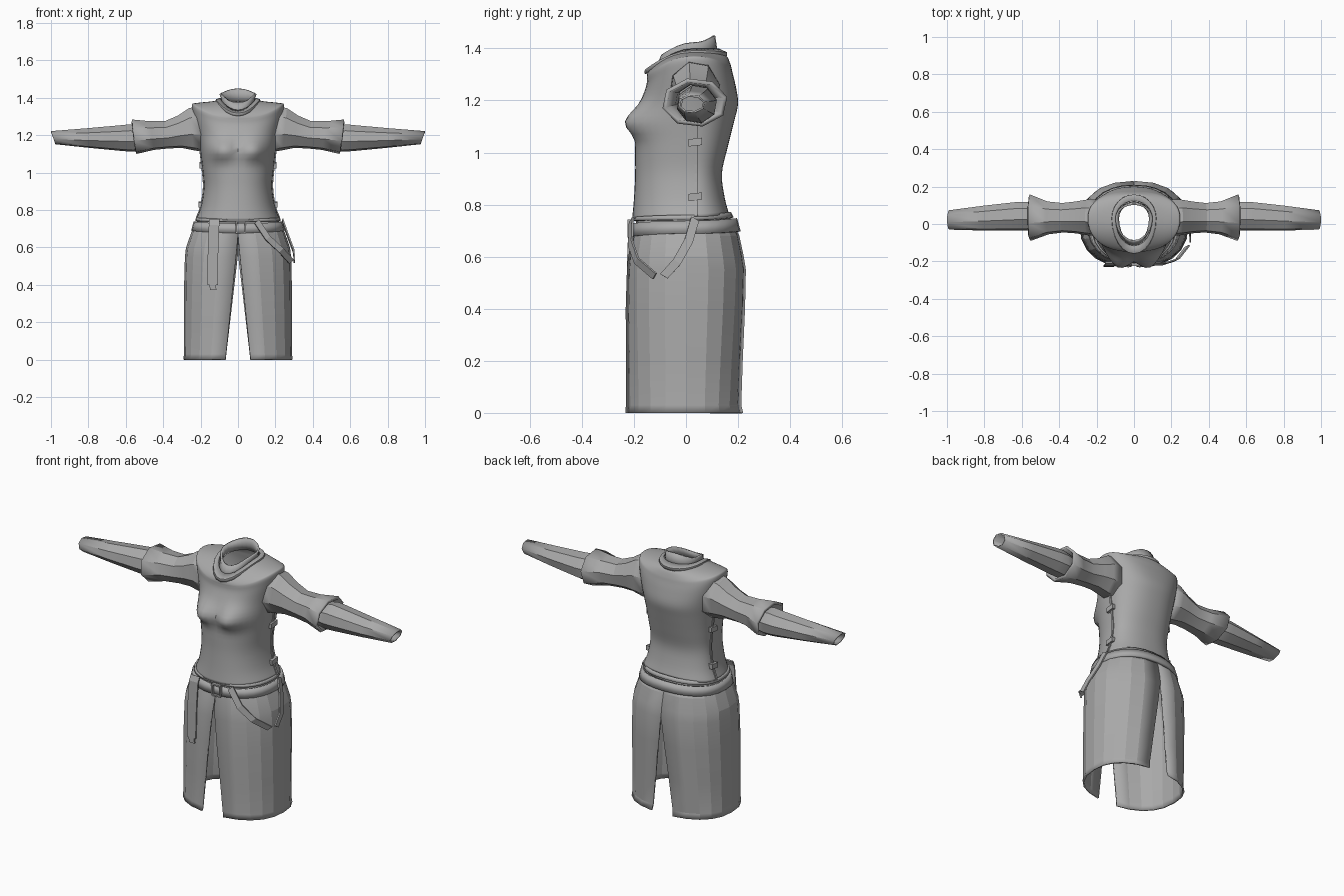
import bpy, bmesh, math
from mathutils import Vector

if "Cube" in bpy.data.objects:
    bpy.data.objects.remove(bpy.data.objects["Cube"])

cloth = bpy.data.materials.new("grey cloth")
cloth.diffuse_color = (0.4, 0.4, 0.4, 1)
cloth.use_nodes = True
cloth.node_tree.nodes["Principled BSDF"].inputs["Base Color"].default_value = cloth.diffuse_color


def make(name, rows, closed=True, thick=0.0, smooth=None, flip=False):
    """Skin a grid of point rows into an object."""
    bm = bmesh.new()
    grid = [[bm.verts.new(p) for p in r] for r in rows]
    n = len(rows[0])
    for a, b in zip(grid, grid[1:]):
        for i in range(n if closed else n - 1):
            j = (i + 1) % n
            q = (a[i], a[j], b[j], b[i])
            bm.faces.new(q[::-1] if flip else q)
    me = bpy.data.meshes.new(name)
    bm.to_mesh(me)
    bm.free()
    me.materials.append(cloth)
    ob = bpy.data.objects.new(name, me)
    bpy.context.collection.objects.link(ob)
    if thick:
        m = ob.modifiers.new("thickness", 'SOLIDIFY')
        m.thickness, m.offset = thick, -1
    if smooth:
        bpy.context.view_layer.objects.active = ob
        ob.select_set(True)
        bpy.ops.object.shade_smooth_by_angle(angle=math.radians(smooth))
        ob.select_set(False)
    return ob


def spow(v, e):
    return math.copysign(abs(v) ** e, v)


def body_point(ring, t, yc=0.03, e=0.88):
    """ring = front z, side z, back z, half width, front y, back y."""
    zf, zs, zb, hw, yf, yb = ring
    c, s = math.cos(t), math.sin(t)
    y = yc + spow(s, e) * ((yb - yc) if s > 0 else (yc - yf))
    return Vector((hw * spow(c, e), y, zs + ((zb if s > 0 else zf) - zs) * s * s))


def body_ring(ring, n, **k):
    return [body_point(ring, 2 * math.pi * i / n, **k) for i in range(n)]


def refine(rings, k):
    """Catmull-Rom interpolation between rings."""
    out = []
    for i in range(len(rings) - 1):
        quad = [rings[max(0, min(len(rings) - 1, i + d))] for d in (-1, 0, 1, 2)]
        for j in range(k):
            t = j / k
            out.append([0.5 * (2 * b + (c - a) * t + (2 * a - 5 * b + 4 * c - d) * t * t
                               + (3 * b - a - 3 * c + d) * t ** 3) for a, b, c, d in zip(*quad)])
    return out + [rings[-1]]


def ribbon(name, pts, side, width, thick=0.008):
    """Flat strap along a path, widened along the side vector."""
    w = Vector(side).normalized() * width / 2
    rows = []
    for i, p in enumerate(pts):
        p = Vector(p)
        tan = Vector(pts[min(i + 1, len(pts) - 1)]) - Vector(pts[max(i - 1, 0)])
        n = tan.cross(w).normalized() * thick / 2
        rows.append([p - w - n, p + w - n, p + w + n, p - w + n])
    ob = make(name, rows)
    bm = bmesh.new()
    bm.from_mesh(ob.data)
    bmesh.ops.holes_fill(bm, edges=bm.edges)
    bmesh.ops.recalc_face_normals(bm, faces=bm.faces)
    bm.to_mesh(ob.data)
    bm.free()


def box(name, loc, size):
    x, y, z = loc
    h = size[2] / 2
    ribbon(name, [(x, y, z - h), (x, y, z + h)], (1, 0, 0), size[0], size[1])


# Tunic body with bust
torso = [(.745, .755, .765, .222, -.207, .165), (.82, .82, .83, .198, -.2, .148),
         (.92, .92, .92, .183, -.195, .138), (1.02, 1.02, 1.02, .19, -.195, .16),
         (1.12, 1.12, 1.12, .202, -.185, .185), (1.2, 1.21, 1.19, .217, -.17, .2),
         (1.255, 1.31, 1.26, .24, -.153, .19), (1.28, 1.362, 1.31, .246, -.15, .178),
         (1.292, 1.372, 1.335, .225, -.15, .172), (1.305, 1.38, 1.365, .15, -.148, .16),
         (1.315, 1.385, 1.375, .112, -.14, .145)]
rows = []
for r in refine(torso, 4):
    row = body_ring(r, 48)
    for p in row:
        if p.y < 0:
            dz = (p.z - 1.115) / (0.05 if p.z < 1.115 else 0.062)
            dx = (abs(p.x) - 0.085) / 0.075
            p.y -= 0.062 * math.exp(-dz * dz - dx * dx)
    rows.append(row)
make("tunic", rows, thick=0.008, smooth=50)

# Collar: flat neckband and standing collar
make("neckband", [body_ring(r, 24, e=1) for r in (
    (1.303, 1.375, 1.37, .122, -.16, .158), (1.318, 1.392, 1.385, .118, -.158, .158),
    (1.335, 1.4, 1.4, .1, -.118, .125))], thick=0.008, smooth=40)
make("standing_collar", [body_ring(r, 24, e=1) for r in (
    (1.31, 1.37, 1.38, .098, -.12, .12), (1.345, 1.395, 1.41, .09, -.108, .118),
    (1.375, 1.42, 1.45, .1, -.095, .112))], thick=0.01, smooth=40)

# Skirt halves, split at front and back
skirt = [(.74, .218, -.19, .175), (.68, .25, -.207, .205), (.6, .278, -.222, .222),
         (.55, .284, -.227, .23), (.4, .288, -.232, .227), (.2, .289, -.232, .219),
         (.03, .289, -.234, .215), (0, .292, -.236, .223)]
for sgn, label in ((1, "right"), (-1, "left")):
    rows = []
    for z, hw, yf, yb in skirt:
        front, back = max(0, .068 * (1 - z / .66)), max(0, .068 * (1 - z / .57))
        e = 0.85
        t0 = -math.pi / 2 + math.asin((front / hw) ** (1 / e))
        t1 = math.pi / 2 - math.asin((back / hw) ** (1 / e))
        row = [body_point((z, z, z, hw, yf, yb), t0 + (t1 - t0) * i / 10, yc=0, e=e)
               for i in range(11)]
        rows.append([(p.x * sgn, p.y, p.z) for p in row])
    make("skirt_" + label, rows, closed=False, thick=0.01, smooth=12, flip=sgn > 0)

# Belt and hem band
make("belt", [body_ring(r, 28, yc=0) for r in (
    (.678, .69, .698, .25, -.213, .21), (.728, .738, .748, .238, -.207, .196))],
    thick=0.014, smooth=30)
make("hem_band", [body_ring(r, 28, yc=0) for r in (
    (.738, .742, .752, .228, -.207, .183), (.752, .76, .772, .224, -.205, .172))],
    thick=0.014, smooth=30)

# Buckle frame
for dx in (-.024, .024):
    box("buckle_side", (.015 + dx, -.216, .708), (.008, .016, .066))
for dz in (-.03, .03):
    box("buckle_bar", (.015, -.216, .708 + dz), (.05, .016, .008))

# Hanging straps
ribbon("hanging_strap", [(-.125, -.205, .75), (-.128, -.217, .72), (-.133, -.222, .6),
                         (-.135, -.224, .5), (-.136, -.226, .4)], (1, 0, 0), .056)
ribbon("hanging_strap_tip", [(-.136, -.226, .4), (-.132, -.226, .372)], (1, 0, 0), .034)
ribbon("front_side_strap", [(.1, -.21, .74), (.16, -.213, .65), (.23, -.19, .585),
                            (.285, -.12, .525)], (.7, .35, .6), .034)
ribbon("rear_side_strap", [(.238, .035, .745), (.268, .01, .66), (.298, -.035, .58),
                           (.302, -.085, .525)], (0, .85, -.5), .034)


# Sleeves
def sleeve(name, rings, sgn, thick):
    rows = []
    for x, y0, y1, z0, z1 in rings:
        row = []
        for i in range(8):
            t = 2 * math.pi * (i + .3) / 8
            c, s = math.cos(t), math.sin(t)
            row.append((sgn * (x + .012 * s), (y0 + y1) / 2 + c * (y1 - y0) / 1.94,
                        (z0 + z1) / 2 + s * (z1 - z0) / 1.94))
        rows.append(row)
    make(name, rows, thick=thick, smooth=18, flip=sgn < 0)


for sgn, label in ((1, "right"), (-1, "left")):
    sleeve("upper_sleeve_" + label, [
        (.19, -.065, .13, 1.11, 1.355), (.25, -.06, .13, 1.12, 1.345),
        (.31, -.05, .12, 1.132, 1.305), (.38, -.045, .112, 1.13, 1.275),
        (.46, -.055, .12, 1.122, 1.275), (.555, -.09, .158, 1.1, 1.284)], sgn, 0.016)
    sleeve("lower_sleeve_" + label, [
        (.45, -.025, .1, 1.13, 1.24), (.57, -.035, .118, 1.112, 1.258),
        (.62, -.035, .118, 1.115, 1.253), (.8, -.035, .098, 1.132, 1.237),
        (.988, -.03, .073, 1.152, 1.222)], sgn, 0.008)
    # Side seam with two clasps
    ribbon("side_seam_" + label, [(sgn * (r[3] + .001), .038, r[1]) for r in refine(torso[:5], 3)],
           (0, 1, 0), .012, .008)
    for z, x in ((1.04, .194), (.83, .198)):
        ribbon("clasp_" + label, [(sgn * x, .01, z - .003), (sgn * x, .062, z + .003)],
               (0, 0, 1), .028, .024)
